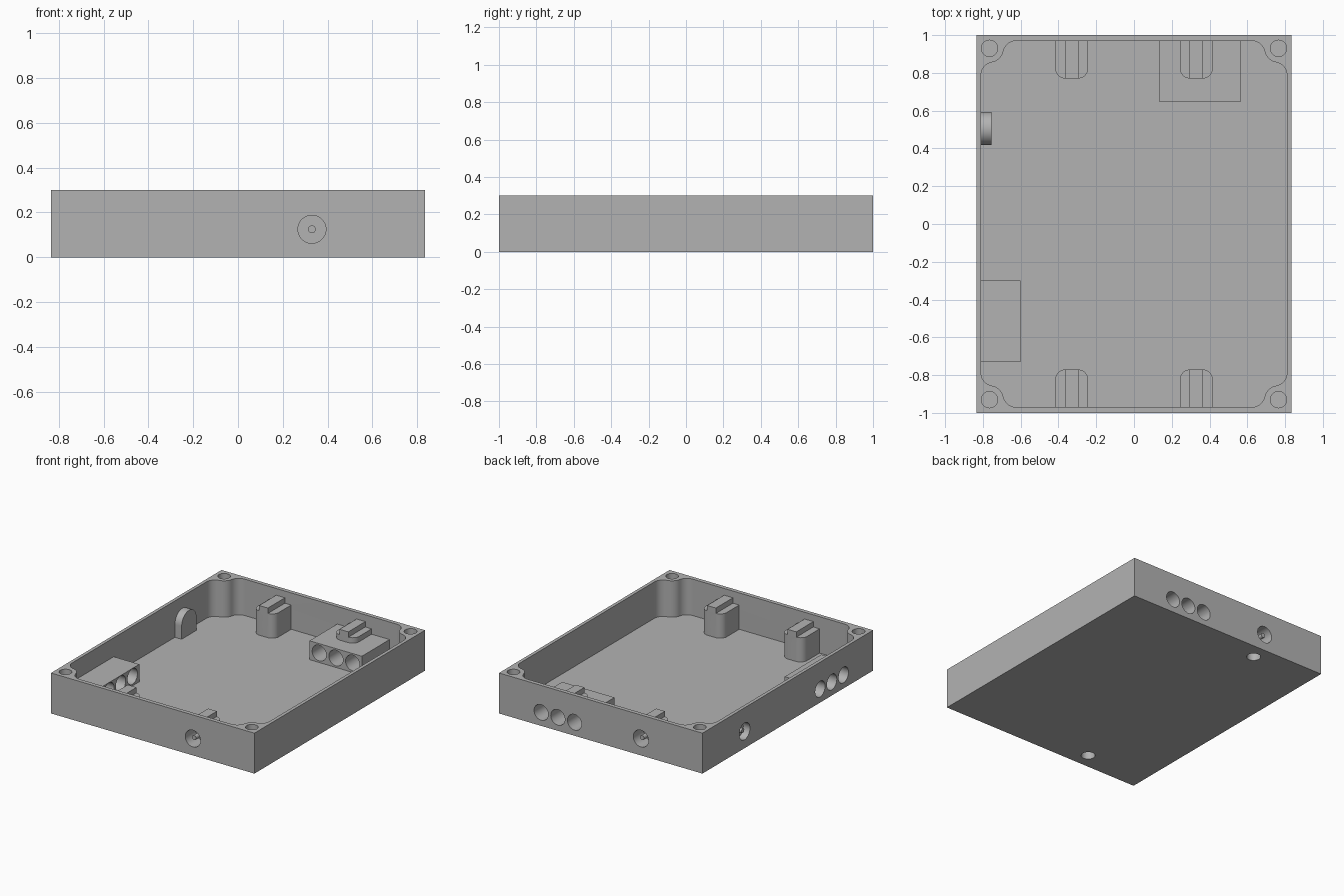
import bpy, bmesh, math
from mathutils import Matrix, Vector

if "Cube" in bpy.data.objects:
    bpy.data.objects.remove(bpy.data.objects["Cube"])

HX, HY, HEIGHT = 0.835, 1.0, 0.30      # outer half sizes and height
IX, IY, FLOOR = 0.81, 0.97, 0.03       # cavity half sizes and floor level
POST_X, JACK_Z, ROW_Z = 0.33, 0.125, 0.10
SCREW = Vector((0.765, 0.93))

grey = bpy.data.materials.new("plain_grey")
grey.use_nodes = True
grey.diffuse_color = (0.45, 0.45, 0.45, 1)
grey.node_tree.nodes["Principled BSDF"].inputs["Base Color"].default_value = grey.diffuse_color


def arc(centre, r, a0, a1, n=10):
    steps = [math.radians(a0 + (a1 - a0) * i / n) for i in range(n + 1)]
    return [(centre[0] + r * math.cos(a), centre[1] + r * math.sin(a)) for a in steps]


def rect(x0, x1, y0, y1):
    return [(x0, y0), (x1, y0), (x1, y1), (x0, y1)]


def prism(name, outline, z0, z1, matrix=None):
    """Extrude a flat outline from z0 to z1, then move it by the matrix."""
    bm = bmesh.new()
    face = bm.faces.new([bm.verts.new((x, y, z0)) for x, y in outline])
    moved = bmesh.ops.extrude_face_region(bm, geom=[face])["geom"]
    bmesh.ops.translate(bm, vec=(0, 0, z1 - z0),
                        verts=[v for v in moved if isinstance(v, bmesh.types.BMVert)])
    if matrix:
        bm.transform(matrix)
    bmesh.ops.recalc_face_normals(bm, faces=bm.faces)
    mesh = bpy.data.meshes.new(name)
    bm.to_mesh(mesh)
    bm.free()
    mesh.materials.append(grey)
    obj = bpy.data.objects.new(name, mesh)
    bpy.context.collection.objects.link(obj)
    return obj


def rod(name, start, direction, r, length):
    """Cylinder that begins at start and runs along direction."""
    turn = Vector((0, 0, 1)).rotation_difference(Vector(direction)).to_matrix().to_4x4()
    return prism(name, arc((0, 0), r, 0, 352.5, 47), 0, length,
                 Matrix.Translation(start) @ turn)


def boolean(obj, other, operation):
    mod = obj.modifiers.new("boolean", "BOOLEAN")
    mod.operation, mod.solver, mod.object = operation, "EXACT", other
    bpy.context.view_layer.objects.active = obj
    bpy.ops.object.modifier_apply(modifier=mod.name)


# Cavity outline: one corner curving around its screw boss, mirrored to four
boss, fillet = 0.075, 0.07
reach = boss + fillet
ca = Vector((IX - fillet, 0))
ca.y = SCREW.y - math.sqrt(reach ** 2 - (SCREW.x - ca.x) ** 2)
cb = Vector((0, IY - fillet))
cb.x = SCREW.x - math.sqrt(reach ** 2 - (SCREW.y - cb.y) ** 2)
ta = math.degrees(math.atan2(SCREW.y - ca.y, SCREW.x - ca.x))
tb = math.degrees(math.atan2(SCREW.y - cb.y, SCREW.x - cb.x))
corner = (arc(ca, fillet, 0, ta) + arc(SCREW, boss, ta + 180, tb + 180)[1:-1]
          + arc(cb, fillet, tb, 90))
cavity = []
for sx, sy in ((1, 1), (-1, 1), (-1, -1), (1, -1)):
    pts = [(x * sx, y * sy) for x, y in corner]
    cavity += pts if sx * sy > 0 else pts[::-1]

# Tray
tray = prism("tray", rect(-HX, HX, -HY, HY), 0, HEIGHT)
hollow = prism("hollow_cutter", cavity, FLOOR, HEIGHT + 0.1)
boolean(tray, hollow, "DIFFERENCE")
bpy.data.objects.remove(hollow)

# Four lid posts, each with a raised ridge
parts = [tray]
W, R, TIP, SUNK = 0.0875, 0.055, 0.77, 0.985
for sx, side in ((1, "left"), (-1, "right")):
    for sy, end in ((1, "back"), (-1, "front")):
        place = Matrix.Translation((sx * POST_X, 0, 0)) @ Matrix.Diagonal((1, sy, 1, 1))
        profile = ([(-W, SUNK)] + arc((-W + R, TIP + R), R, 180, 270)
                   + arc((W - R, TIP + R), R, 270, 360) + [(W, SUNK)])
        post = prism(f"{end}_{side}_post", profile, 0.015, 0.21, place)
        ridge = prism("ridge", rect(-0.036, 0.036, TIP, SUNK), 0.18, 0.25, place)
        boolean(post, ridge, "UNION")
        bpy.data.objects.remove(ridge)
        parts.append(post)

# Connector blocks behind the rows of three holes
parts.append(prism("back_connector_block", rect(0.135, 0.565, 0.645, SUNK), 0.015, 0.17))
parts.append(prism("side_connector_block", rect(-0.82, -0.60, -0.73, -0.30), 0.015, 0.16))

# Arched tab behind the side jack
TAB_Y = 0.505
arch = [(W, 0.015)] + arc((0, JACK_Z), W, 0, 180, 24) + [(-W, 0.015)]
upright = Matrix(((0, 0, 1, 0), (1, 0, 0, TAB_Y), (0, 1, 0, 0), (0, 0, 0, 1)))
parts.append(prism("side_jack_tab", arch, -0.82, -0.755, upright))

# Hole cutters
cutters = []
for offset in (-0.137, 0, 0.137):
    cutters.append(rod("cutter", (0.352 + offset, 1.1, ROW_Z), (0, -1, 0), 0.058, 0.6))
    cutters.append(rod("cutter", (-0.95, -0.517 + offset, ROW_Z), (1, 0, 0), 0.058, 0.5))
for sx in (1, -1):
    for sy in (1, -1):
        cutters.append(rod("cutter", (sx * SCREW.x, sy * SCREW.y, 0.10), (0, 0, 1), 0.043, 0.3))
for sy in (1, -1):
    cutters.append(rod("cutter", (-POST_X, sy * 0.883, -0.1), (0, 0, 1), 0.048, 0.155))

# Round jacks: a socket with a centre pin
jacks = (("front", (POST_X, -HY, JACK_Z), (0, 1, 0), 0.12),
         ("back", (-POST_X, HY, JACK_Z), (0, -1, 0), 0.12),
         ("side", (-HX, TAB_Y, JACK_Z), (1, 0, 0), 0.055))
pins = []
for name, start, inward, depth in jacks:
    inward, start = Vector(inward), Vector(start)
    cutters.append(rod("cutter", start - inward * 0.1, inward, 0.0625, depth + 0.1))
    pins.append(rod(f"{name}_jack_pin", start + inward * 0.015, inward, 0.017, depth))

# Cut each part only with the cutters that reach it
def bounds(obj):
    cols = list(zip(*[v.co for v in obj.data.vertices]))
    return [(min(c), max(c)) for c in cols]

for part in parts:
    for cutter in cutters:
        if all(a0 < b1 and b0 < a1 for (a0, a1), (b0, b1) in zip(bounds(part), bounds(cutter))):
            boolean(part, cutter, "DIFFERENCE")
for cutter in cutters:
    bpy.data.objects.remove(cutter)

# Smooth the round walls, keep the edges sharp
bpy.ops.object.select_all(action="DESELECT")
for obj in parts + pins:
    obj.select_set(True)
bpy.context.view_layer.objects.active = tray
bpy.ops.object.shade_smooth_by_angle(angle=math.radians(30))
